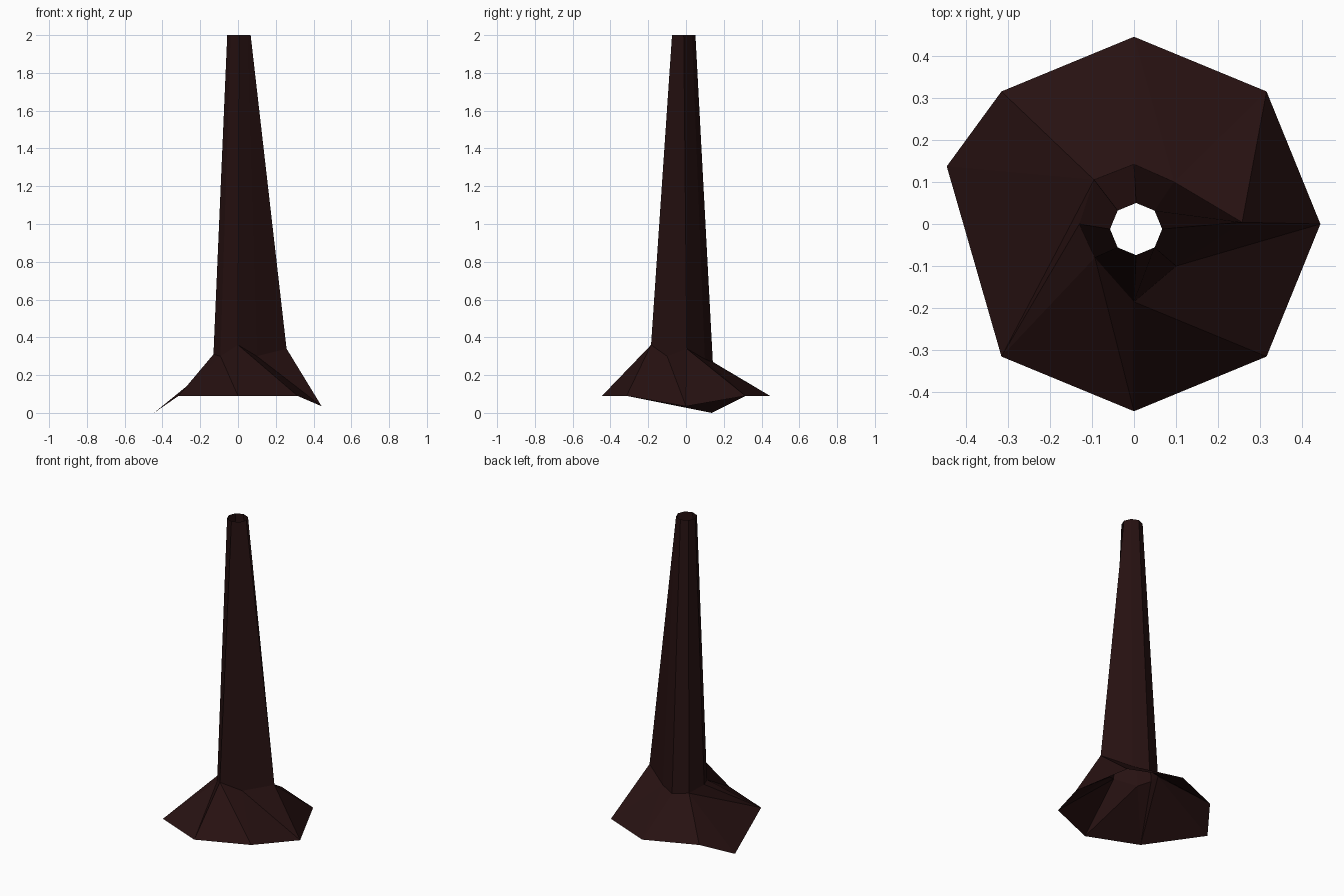
import bpy, bmesh, math

if "Cube" in bpy.data.objects:
    bpy.data.objects.remove(bpy.data.objects["Cube"])

bark = bpy.data.materials.new("dark_bark")
bark.diffuse_color = (0.02, 0.0056, 0.0056, 1)
bark.use_nodes = True
bark.node_tree.nodes["Principled BSDF"].inputs["Base Color"].default_value = bark.diffuse_color

# Three eight-sided rings, counter-clockwise from +x
root = [(0.443, 0, 0.035), (0.315, 0.315, 0.09), (0, 0.445, 0.09), (-0.315, 0.315, 0.09),
        (-0.445, 0.137, 0), (-0.315, -0.315, 0.09), (0, -0.445, 0.09), (0.315, -0.315, 0.09)]
collar = [(0.257, 0.004, 0.34), (0.095, 0.1, 0.285), (0, 0.142, 0.27), (-0.095, 0.105, 0.285),
          (-0.13, 0, 0.31), (-0.093, -0.08, 0.3), (0, -0.185, 0.36), (0.1, -0.1, 0.3)]
top = [(0.005 + 0.062 * math.cos(i * math.pi / 4),
        -0.012 + 0.062 * math.sin(i * math.pi / 4), 2) for i in range(8)]

bm = bmesh.new()
b, m, t = [[bm.verts.new(p) for p in ring] for ring in (root, collar, top)]

for i in range(8):
    j = (i + 1) % 8
    # tapering trunk wall, open at the top
    bm.faces.new((m[i], m[j], t[j], t[i]))
    # flared root skirt, split along one diagonal
    bm.faces.new((b[i], b[j], m[i]))
    bm.faces.new((b[j], m[j], m[i]))

# hollow beside the low left root: turn its edge
edge = bm.edges.get((b[4], m[4]))
bmesh.ops.rotate_edges(bm, edges=[edge], use_ccw=False)

mesh = bpy.data.meshes.new("tree_trunk")
bm.to_mesh(mesh)
bm.free()
mesh.materials.append(bark)
trunk = bpy.data.objects.new("tree_trunk", mesh)
bpy.context.collection.objects.link(trunk)
